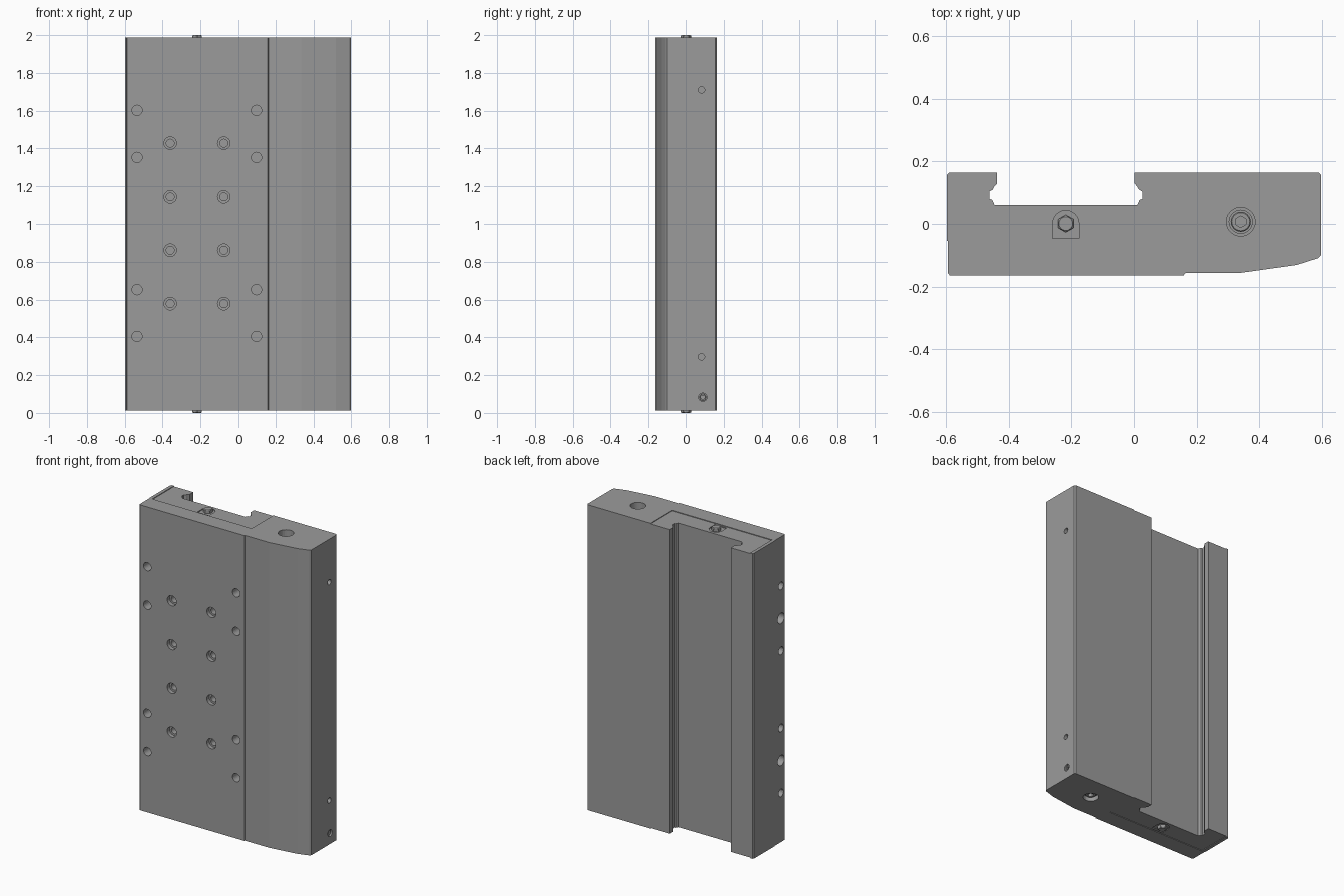
import bpy, bmesh
from math import cos, sin, pi
from mathutils import Vector

if "Cube" in bpy.data.objects:
    bpy.data.objects.remove(bpy.data.objects["Cube"])

SEG = 24
Z0, Z1 = 0.012, 1.988


def make(name, bm):
    bmesh.ops.recalc_face_normals(bm, faces=bm.faces)
    me = bpy.data.meshes.new(name)
    bm.to_mesh(me)
    bm.free()
    ob = bpy.data.objects.new(name, me)
    bpy.context.collection.objects.link(ob)
    return ob


def extrude(bm, pts, z0, z1):
    """Closed xy profile extruded in z."""
    lo = [bm.verts.new((x, y, z0)) for x, y in pts]
    hi = [bm.verts.new((x, y, z1)) for x, y in pts]
    bm.faces.new(lo[::-1])
    bm.faces.new(hi)
    for i in range(len(pts)):
        j = (i + 1) % len(pts)
        bm.faces.new((lo[i], lo[j], hi[j], hi[i]))


def lathe(bm, pos, axis, rings):
    """Rings of (radius, height, is_hex) along an axis, capped at both ends."""
    q = Vector(axis).to_track_quat('Z', 'Y')
    loops = []
    for r, h, is_hex in rings:
        loop = []
        for i in range(SEG):
            a = 2 * pi * i / SEG
            k = r * cos(pi / 6) / cos(a % (pi / 3) - pi / 6) if is_hex else r
            # start a quarter turn round so hexes stand on a corner
            loop.append(bm.verts.new(Vector(pos) + q @ Vector((-k * sin(a), k * cos(a), h))))
        loops.append(loop)
    for a, b in zip(loops, loops[1:]):
        for i in range(SEG):
            j = (i + 1) % SEG
            bm.faces.new((a[i], a[j], b[j], b[i]))
    bm.faces.new(loops[0][::-1])
    bm.faces.new(loops[-1])


def bore(bm, pos, axis, *steps):
    """Stepped hole cutter: each step is (radius, depth), axis points inward."""
    rings, prev = [], -0.02
    for r, d in steps:
        rings += [(r, prev, False), (r, d, False)]
        prev = d
    lathe(bm, pos, axis, rings)


def cut(ob, bm):
    cutter = make("cutter", bm)
    cutter.hide_render = True
    mod = ob.modifiers.new("cut", 'BOOLEAN')
    mod.operation, mod.solver, mod.object = 'DIFFERENCE', 'EXACT', cutter
    bpy.context.view_layer.objects.active = ob
    bpy.ops.object.modifier_apply(modifier=mod.name)
    bpy.data.objects.remove(cutter, do_unlink=True)


# Main housing with undercut slot at the back and tapered front corner
profile = [(-0.594, -0.157), (-0.588, -0.165), (0.158, -0.165), (0.164, -0.157),
           (0.335, -0.157), (0.52, -0.131), (0.589, -0.109), (0.597, -0.1),
           (0.597, 0.157), (0.589, 0.165), (0.002, 0.165), (0.002, 0.13),
           (0.01, 0.12), (0.016, 0.11), (0.027, 0.104), (0.027, 0.08),
           (0.018, 0.077), (0.01, 0.06), (-0.445, 0.06), (-0.453, 0.077),
           (-0.462, 0.08), (-0.462, 0.104), (-0.451, 0.11), (-0.446, 0.12),
           (-0.437, 0.13), (-0.437, 0.165), (-0.59, 0.165), (-0.597, 0.157),
           (-0.597, -0.055), (-0.594, -0.055)]
bm = bmesh.new()
extrude(bm, profile, Z0, Z1)
body = make("housing", bm)

# Shallow end pockets
bm = bmesh.new()
pocket = [(-0.575, -0.057), (0.14, -0.057), (0.14, 0.2), (-0.575, 0.2)]
extrude(bm, pocket, Z1 - 0.004, Z1 + 0.05)
extrude(bm, pocket, Z0 - 0.05, Z0 + 0.004)
cut(body, bm)

# Arched recesses around the adjusting screws
bm = bmesh.new()
arch = [(-0.26, -0.047), (-0.176, -0.047)]
arch += [(-0.218 + 0.042 * cos(pi * i / 12), 0.001 + 0.042 * sin(pi * i / 12)) for i in range(13)]
extrude(bm, arch, Z1 - 0.01, Z1 + 0.05)
extrude(bm, arch, Z0 - 0.05, Z0 + 0.01)
cut(body, bm)

# All drilled holes
bm = bmesh.new()
for z in (0.405, 0.652, 1.353, 1.602):
    for x in (-0.535, 0.1):
        bore(bm, (x, -0.165, z), (0, 1, 0), (0.027, 0.09))
for z in (0.578, 0.861, 1.144, 1.428):
    for x in (-0.36, -0.077):
        bore(bm, (x, -0.165, z), (0, 1, 0), (0.033, 0.025), (0.021, 0.11))
for z, r in ((0.33, 0.025), (0.54, 0.034), (0.75, 0.025),
             (1.25, 0.025), (1.46, 0.034), (1.67, 0.025)):
    bore(bm, (-0.594, -0.122, z), (1, 0, 0), (r, 0.09))
for z in (0.297, 1.71):
    bore(bm, (0.597, 0.083, z), (-1, 0, 0), (0.017, 0.1))
bore(bm, (0.597, 0.09, 0.083), (-1, 0, 0), (0.022, 0.05))
bore(bm, (0.341, 0.007, Z1), (0, 0, -1), (0.046, 0.12), (0.037, 0.2))
bore(bm, (0.341, 0.007, Z0), (0, 0, 1), (0.046, 0.03), (0.037, 0.08))
cut(body, bm)


def socket_screw(name, pos, axis, r, length):
    """Screw with a hex socket; pos is the head face, axis points outward."""
    bm = bmesh.new()
    lathe(bm, pos, axis, [(r, -length, False), (r, -0.1 * r, False), (r * 0.9, 0, False),
                          (r * 0.58, 0, True), (r * 0.58, -0.5 * length, True)])
    return make(name, bm)


# Socket screws inside the bores
socket_screw("top_lock_screw", (0.341, 0.007, Z1 - 0.12), (0, 0, 1), 0.032, 0.082)
socket_screw("bottom_lock_screw", (0.341, 0.007, Z0 + 0.015), (0, 0, -1), 0.032, 0.067)
socket_screw("side_set_screw", (0.59, 0.09, 0.083), (1, 0, 0), 0.019, 0.045)

# Hex-headed adjusting screws on both ends
for name, z, s in (("top_adjusting_screw", 2.0, 1), ("bottom_adjusting_screw", 0.0, -1)):
    bm = bmesh.new()
    lathe(bm, (-0.218, 0.001, z), (0, 0, s),
          [(0.028, -0.03, True), (0.028, -0.004, True), (0.022, 0, False)])
    make(name, bm)

# Dark grey finish
grey = bpy.data.materials.new("dark_grey")
grey.diffuse_color = (0.33, 0.33, 0.33, 1)
grey.use_nodes = True
grey.node_tree.nodes["Principled BSDF"].inputs["Base Color"].default_value = grey.diffuse_color
for ob in bpy.context.collection.objects:
    ob.data.materials.clear()
    ob.data.materials.append(grey)
